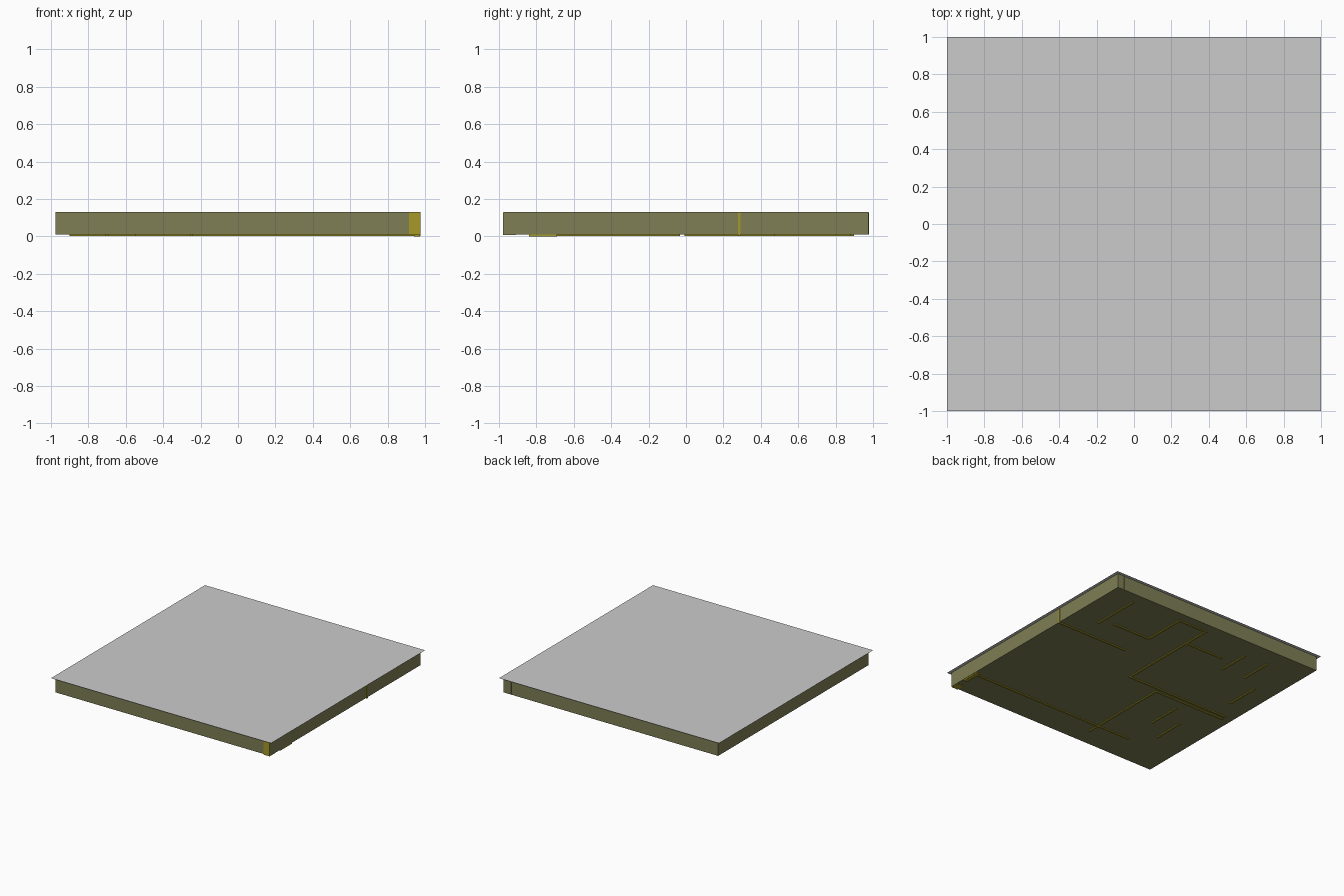
import bpy

if "Cube" in bpy.data.objects:
    bpy.data.objects.remove(bpy.data.objects["Cube"])


def mat(name, rgb):
    m = bpy.data.materials.new(name)
    m.diffuse_color = (*rgb, 1)
    m.use_nodes = True
    m.node_tree.nodes["Principled BSDF"].inputs["Base Color"].default_value = m.diffuse_color
    return m


GREY = mat("ceiling grey", (0.60, 0.60, 0.60))
OLIVE = mat("wall olive", (0.21, 0.21, 0.09))
YELLOW = mat("partition yellow", (0.38, 0.32, 0.02))

FLOOR, TOP, R, T = 0.01, 0.13, 0.975, 0.015


def box(name, x0, x1, y0, y1, z0, z1, material):
    bpy.ops.mesh.primitive_cube_add(
        size=1, location=((x0 + x1) / 2, (y0 + y1) / 2, (z0 + z1) / 2))
    o = bpy.context.object
    o.name = name
    o.scale = (x1 - x0, y1 - y0, z1 - z0)
    bpy.ops.object.transform_apply(location=False, rotation=False, scale=True)
    o.data.materials.append(material)
    return o


# flat overhanging ceiling sheet
bpy.ops.mesh.primitive_plane_add(size=2, location=(0, 0, TOP))
ceiling = bpy.context.object
ceiling.name = "ceiling"
ceiling.data.materials.append(GREY)

# floor slab and four outer walls
box("floor", -R, R, -R, R, FLOOR, FLOOR + 0.005, OLIVE)
for name, s in (("front_wall", -1), ("back_wall", 1)):
    a, b = sorted((s * R, s * (R - T)))
    box(name, -R, R, a, b, FLOOR, TOP - 0.001, OLIVE)
for name, s in (("left_wall", -1), ("right_wall", 1)):
    a, b = sorted((s * R, s * (R - T)))
    box(name, a, b, -R + T, R - T, FLOOR, TOP - 0.001, OLIVE)

# partitions running along x: (y, x start, x end); undersides show below the floor
for y, x0, x1 in ((-0.72, -0.55, 0.96), (0.285, 0.33, 0.977), (0.0, -0.90, 0.05),
                  (-0.04, -0.90, -0.25), (0.89, 0.03, 0.31), (0.53, 0.29, 0.65),
                  (0.66, -0.31, 0.04)):
    box("cross_partition", x0, x1, y - T / 2, y + T / 2, 0.003, TOP - 0.002, YELLOW)

# partitions running along y: (x, y start, y end)
for x, y0, y1 in ((-0.25, -0.82, -0.04), (0.04, 0.0, 0.89), (0.30, 0.52, 0.89),
                  (0.745, 0.47, 0.88), (-0.42, 0.54, 0.81), (-0.63, 0.54, 0.81),
                  (-0.795, 0.18, 0.47), (-0.53, -0.42, -0.13), (-0.70, -0.57, -0.30)):
    box("long_partition", x - T / 2, x + T / 2, y0, y1, 0.003, TOP - 0.002, YELLOW)

# corner post showing through the front wall, and the block beside it
box("corner_post", 0.915, 0.972, -0.978, -0.91, 0.006, TOP - 0.002, YELLOW)
box("side_block", 0.94, 0.972, -0.84, -0.69, 0.0, 0.07, YELLOW)

# thin seam on the back wall
box("back_seam", 0.905, 0.915, R - T, R + 0.003, FLOOR, TOP - 0.002, OLIVE)
